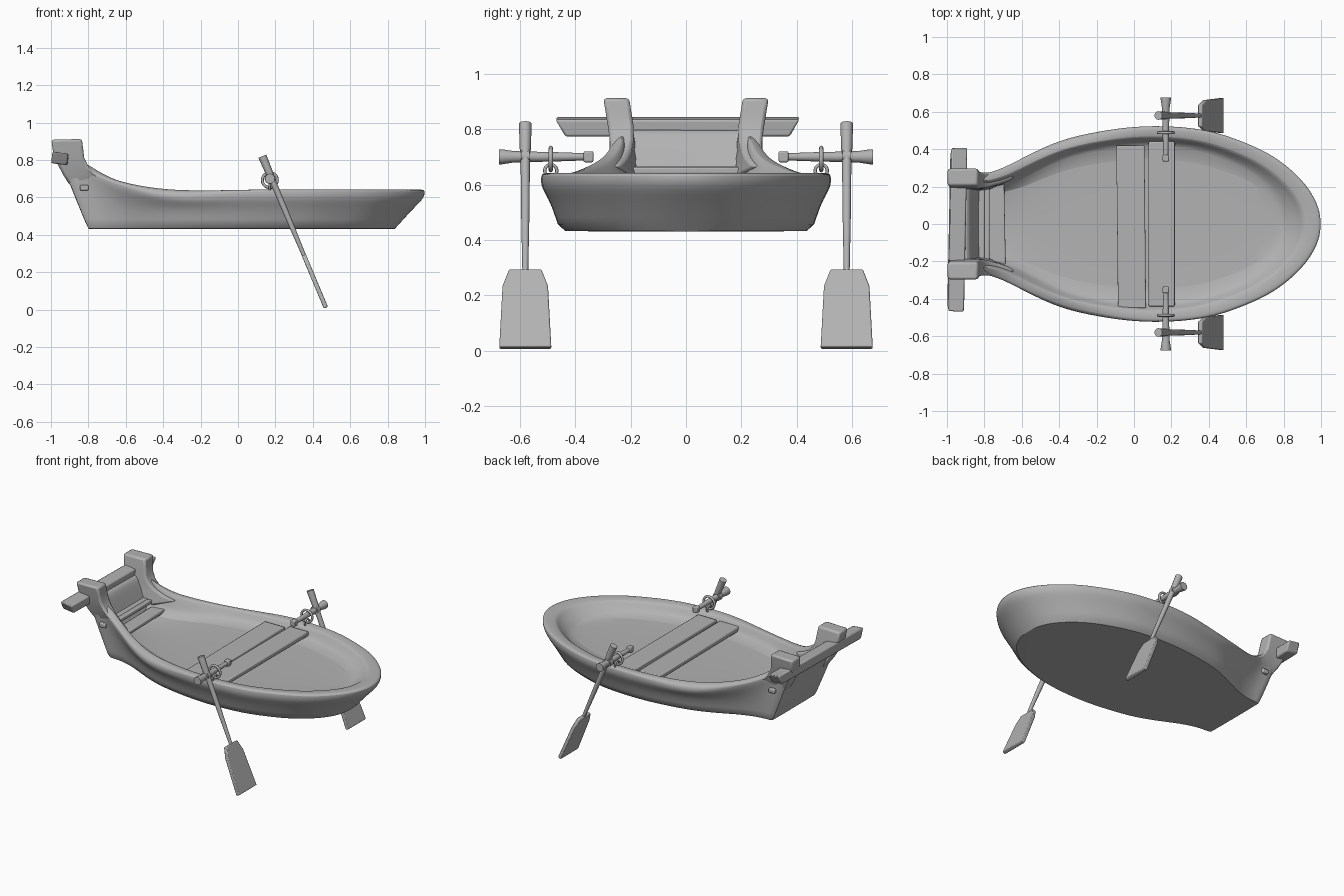
import bpy, bmesh, math
from mathutils import Vector, Matrix

cube = bpy.data.objects.get("Cube")
if cube:
    bpy.data.objects.remove(cube, do_unlink=True)

wood = bpy.data.materials.new("grey_wood")
wood.use_nodes = True
GREY = (0.45, 0.45, 0.45, 1)
wood.diffuse_color = GREY
wood.node_tree.nodes["Principled BSDF"].inputs["Base Color"].default_value = GREY


def finish(name, bm, bevel=0.0, angle=35):
    bmesh.ops.recalc_face_normals(bm, faces=bm.faces)
    me = bpy.data.meshes.new(name)
    bm.to_mesh(me)
    bm.free()
    me.materials.append(wood)
    ob = bpy.data.objects.new(name, me)
    bpy.context.collection.objects.link(ob)
    if bevel:
        mod = ob.modifiers.new("Bevel", "BEVEL")
        mod.width, mod.segments = bevel, 2
    bpy.ops.object.select_all(action="DESELECT")
    ob.select_set(True)
    bpy.context.view_layer.objects.active = ob
    bpy.ops.object.shade_smooth_by_angle(angle=math.radians(angle))
    return ob


def board(name, centre, size, bevel=0.006, tilt=0.0, turn=0.0, taper=1.0):
    """Box; taper narrows the underside along y."""
    bm = bmesh.new()
    bmesh.ops.create_cube(bm, size=1)
    for v in bm.verts:
        if v.co.z < 0:
            v.co.y *= taper
    m = (Matrix.Translation(centre) @ Matrix.Rotation(turn, 4, "Z")
         @ Matrix.Rotation(tilt, 4, "Y") @ Matrix.Diagonal((*size, 1)))
    bmesh.ops.transform(bm, matrix=m, verts=bm.verts)
    return finish(name, bm, bevel)


def turned(name, stations, start, direction, sides=12):
    """Round rod from (distance, radius) stations along a direction."""
    bm = bmesh.new()
    rot = Vector((0, 0, 1)).rotation_difference(Vector(direction).normalized())
    rings = []
    for d, r in stations:
        ring = []
        for k in range(sides):
            a = math.tau * k / sides
            ring.append(bm.verts.new(Vector(start) + rot @ Vector((r * math.cos(a), r * math.sin(a), d))))
        rings.append(ring)
    for a, b in zip(rings, rings[1:]):
        for k in range(sides):
            j = (k + 1) % sides
            bm.faces.new((a[k], a[j], b[j], b[k]))
    bm.faces.new(rings[0])
    bm.faces.new(rings[-1])
    return finish(name, bm)


def ring(name, centre, radius, thick, axis):
    bpy.ops.mesh.primitive_torus_add(major_segments=20, minor_segments=8, location=centre,
                                     major_radius=radius, minor_radius=thick)
    ob = bpy.context.object
    ob.name = name
    ob.rotation_euler = (math.pi / 2, 0, 0) if axis == "y" else (0, math.pi / 2, 0)
    ob.data.materials.append(wood)
    bpy.ops.object.shade_smooth()


# Hull: rail plan as (x, half width, height), lofted through levels
rail = [(-.95, .25, .80), (-.86, .255, .79), (-.8, .267, .75), (-.7, .30, .70), (-.58, .365, .672),
        (-.4, .452, .65), (-.2, .495, .643), (0, .524, .643), (.2, .525, .643), (.4, .503, .643),
        (.55, .453, .643), (.72, .382, .643), (.85, .285, .643), (.94, .185, .643), (.99, .085, .643), (1, 0, .643)]
# level: stern x, bow x, width, fullness exponent, fixed height or drop below the rail, outer sag
levels = [(-.80, .84, .455, .88, .43, None, 0), (-.845, .935, .49, .95, .535, None, 0),
          (-.93, .995, .525, 1, None, .05, .5), (-.95, 1.005, .525, 1, None, .008, 1),
          (-.94, .985, .512, 1, None, 0, .5), (-.89, .91, .465, 1, None, .004, 0),
          (-.87, .885, .451, 1, None, .03, 0), (-.79, .80, .42, 1, .562, None, 0)]
n = len(rail)
bm = bmesh.new()
rings = []
for xs, xb, width, power, z, drop, sag in levels:
    side = []
    for x, w, h in rail:
        u = (x + .95) / 1.95
        # outer lip of the rail dips behind the bench
        dip = sag * .04 * math.exp(-((x + .36) / .2) ** 2)
        side.append((xs + (xb - xs) * u, width * (w / .525) ** power, z if z is not None else h - drop - dip))
    pts = side + [(x, -y, zz) for x, y, zz in side[-2::-1]]
    rings.append([bm.verts.new(p) for p in pts])
count = 2 * n - 1
for a, b in zip(rings, rings[1:]):
    for i in range(count):
        j = (i + 1) % count
        bm.faces.new((a[i], a[j], b[j], b[i]))
for r in (rings[0], rings[-1]):
    for i in range(n - 2):
        bm.faces.new((r[i], r[i + 1], r[count - 2 - i], r[count - 1 - i]))
    bm.faces.new((r[n - 2], r[n - 1], r[n]))
crease = bm.edges.layers.float.new("crease_edge")
for level, r in enumerate(rings):
    for i in range(count):
        e = bm.edges.get((r[i], r[(i + 1) % count]))
        e[crease] = {0: .9, 7: .3}.get(level, .2)
for a, b in zip(rings, rings[1:]):
    for k in (0, count - 1):
        bm.edges.get((a[k], b[k]))[crease] = .7
hull = finish("hull", bm, angle=40)
sub = hull.modifiers.new("Subdivision", "SUBSURF")
sub.levels = sub.render_levels = 2

# Stern posts: slices of (rear x, rear z, front x, front z, outer inset) sweeping down into the rail
slices = [(-.998, .908, -.835, .912, 0), (-.99, .85, -.828, .86, 0), (-.968, .785, -.822, .81, 0),
          (-.935, .72, -.80, .765, .012), (-.90, .665, -.765, .728, .025), (-.84, .64, -.71, .695, .035),
          (-.76, .63, -.64, .665, .045)]
for s in (1, -1):
    bm = bmesh.new()
    loops = []
    for xa, za, xb, zb, inset in slices:
        loop = []
        for x, z, y in ((xa, za, .205), (xb, zb, .205), (xb, zb, .298 - inset / 2), (xa, za, .298 - inset)):
            lean = (z - .91) * .16 + max(0, x + .82) * .42
            loop.append(bm.verts.new((x, s * (y + lean), z)))
        loops.append(loop)
    for a, b in zip(loops, loops[1:]):
        for k in range(4):
            j = (k + 1) % 4
            bm.faces.new((a[k], a[j], b[j], b[k]))
    bm.faces.new(loops[0])
    bm.faces.new(loops[-1])
    finish("stern_post", bm, .012)
board("stern_crossbar", (-.945, -.03, .808), (.085, .88, .062), .008, tilt=.12, turn=-.02, taper=.92)

# Stern seat and steps
board("stern_seat", (-.815, 0, .65), (.085, .44, .025))
board("stern_step", (-.735, 0, .60), (.09, .45, .025), turn=.02)
board("seat_peg", (-.822, 0, .652), (.045, .54, .03))

# Rowing bench of two planks
board("bench_plank_rear", (-.015, -.015, .60), (.15, .87, .03), turn=.01)
board("bench_plank_front", (.148, 0, .605), (.14, .88, .03))

# Oars, pins and rings on both sides
top, foot = Vector((.13, 0, .82)), Vector((.47, 0, .01))
along = (foot - top).normalized()
blade = [(-.094, 0), (.094, 0), (.082, .24), (.058, .305), (-.058, .305), (-.082, .24)]
tilt = Matrix.Rotation(math.atan2(top.x - foot.x, top.z - foot.z), 4, "Y")
for s in (1, -1):
    off = Vector((0, s * .58, 0))
    turned("oar_shaft", [(0, .023), (.1, .02), (.13, .017), (.35, .015), (.56, .011), (.66, .01)],
           top + off, along)
    bm = bmesh.new()
    back, front = ([bm.verts.new((d, y, z)) for y, z in blade] for d in (-.012, .012))
    bm.faces.new(back)
    bm.faces.new(front)
    for i in range(len(blade)):
        bm.faces.new((back[i - 1], back[i], front[i], front[i - 1]))
    bmesh.ops.transform(bm, matrix=Matrix.Translation(foot + off) @ tilt, verts=bm.verts)
    finish("oar_blade", bm, .005)
    turned("oar_pin", [(0, .027), (.012, .027), (.05, .021), (.1, .019), (.2, .017), (.31, .013)],
           (.17, s * .675, .70), (0, -s, 0))
    board("pin_knob", (.17, s * .352, .70), (.034, .036, .04), .006)
    turned("pin_collar", [(0, .028), (.03, .028)], (.17, s * .595, .70), (0, -s, 0))
    ring("oar_ring", (.17, s * .488, .692), .04, .008, "y")
    ring("rail_staple", (.17, s * .488, .65), .022, .006, "x")
